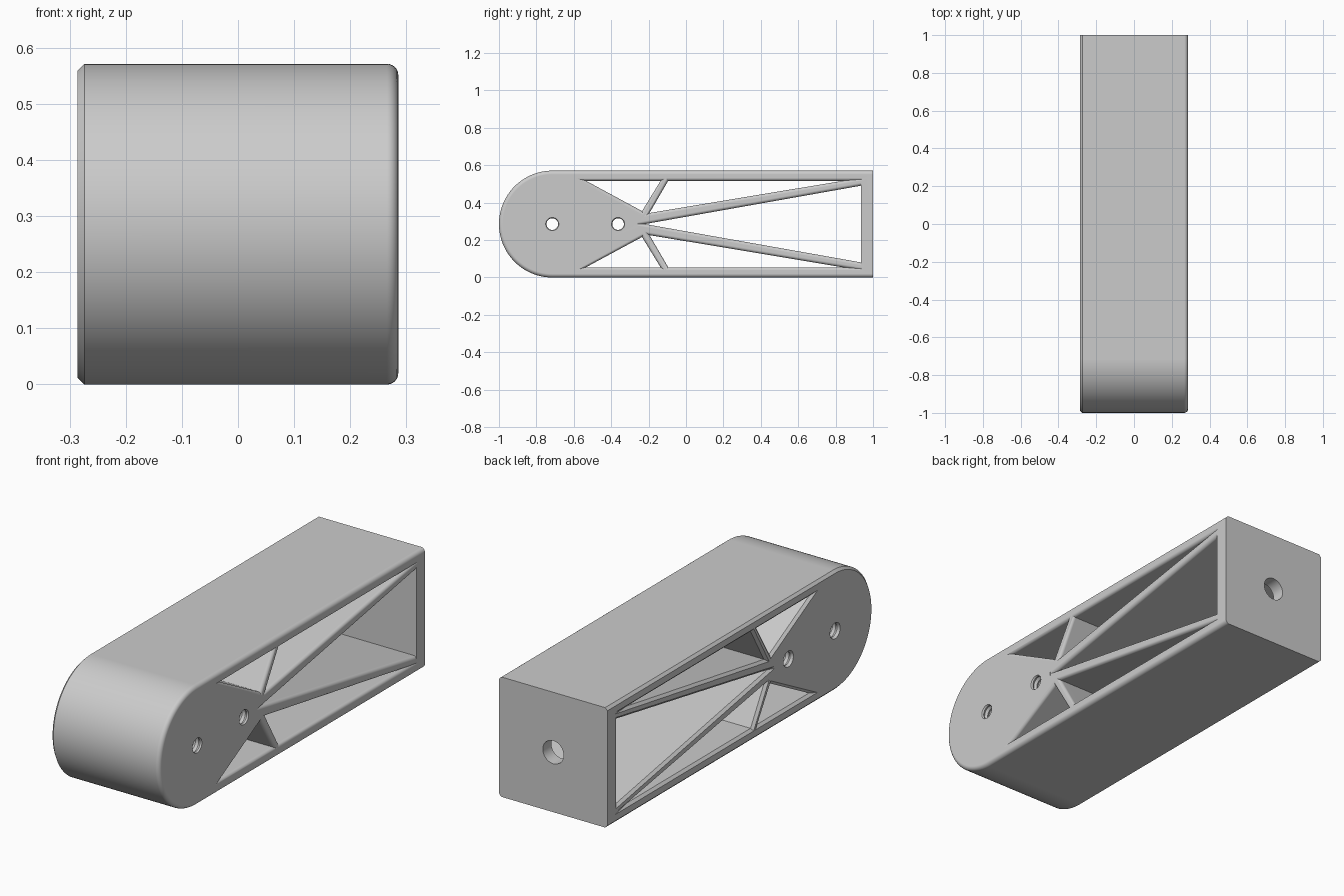
import bpy, bmesh, math
from mathutils import Matrix, Vector

cube = bpy.data.objects.get("Cube")
if cube:
    bpy.data.objects.remove(cube, do_unlink=True)

R = 0.2857          # half width and nose radius
NOSE = -1 + R       # centre of the rounded nose
CHAMFER = 0.012

grey = bpy.data.materials.new("plain_grey")
grey.use_nodes = True
grey.diffuse_color = (0.6, 0.6, 0.6, 1)
grey.node_tree.nodes["Principled BSDF"].inputs["Base Color"].default_value = (0.6, 0.6, 0.6, 1)


def levels(fillet, steps=6):
    """Pairs of x position and edge setback: chamfer on -x, fillet on +x."""
    out = [(-R, CHAMFER), (-R + CHAMFER, 0)]
    for i in range(steps + 1):
        a = math.pi / 2 * i / steps
        out.append((R - fillet + fillet * math.sin(a), fillet * (1 - math.cos(a))))
    return out


def loft(name, sections):
    """Skin a list of (x, [(y, z), ...]) sections and cap both ends."""
    bm = bmesh.new()
    rings = [[bm.verts.new((x, y, z)) for y, z in pts] for x, pts in sections]
    for a, b in zip(rings, rings[1:]):
        for i in range(len(a)):
            j = (i + 1) % len(a)
            bm.faces.new((a[i], a[j], b[j], b[i]))
    bm.faces.new(rings[0])
    bm.faces.new(rings[-1])
    bmesh.ops.remove_doubles(bm, verts=bm.verts, dist=1e-5)
    bmesh.ops.dissolve_degenerate(bm, edges=bm.edges, dist=1e-5)
    bmesh.ops.recalc_face_normals(bm, faces=bm.faces)
    mesh = bpy.data.meshes.new(name)
    bm.to_mesh(mesh)
    bm.free()
    mesh.materials.append(grey)
    obj = bpy.data.objects.new(name, mesh)
    bpy.context.collection.objects.link(obj)
    return obj


def outline(d):
    """Side profile of the arm, set back by d except at the rear end."""
    r, n = R - d, 64
    arc = [(NOSE - r * math.sin(math.pi * i / n), R + r * math.cos(math.pi * i / n))
           for i in range(n + 1)]
    return arc + [(1, R - r), (1, R + r)]


def grow(pts, d, lo, hi, flush):
    """Widen a counter-clockwise window by d, trimming long corners at lo and hi."""
    lines = []
    for i, p in enumerate(pts):
        p, q = Vector(p), Vector(pts[(i + 1) % len(pts)])
        t = (q - p).normalized()
        lines.append((p + Vector((t.y, -t.x)) * (0 if i == flush else d), t))
    out = []
    for i in range(len(pts)):
        (p, t), (q, u) = lines[i - 1], lines[i]
        hit = p + t * ((q - p).cross(u) / t.cross(u))
        limit = hi if hit.x > hi + 1e-6 else lo if hit.x < lo - 1e-6 else None
        for o, e in (lines[i - 1], lines[i]):
            out.append(tuple(hit) if limit is None
                       else (limit, o.y + e.y * (limit - o.x) / e.x))
    return out


def window(name, pts, lo, hi, flush=None):
    ls = levels(0.016)
    ls = [(-R - 0.05, CHAMFER)] + ls + [(R + 0.05, 0.016)]
    return loft(name, [(x, grow(pts, d, lo, hi, flush)) for x, d in ls])


def circle(y, r, n=32):
    return [(y + r * math.cos(2 * math.pi * i / n), R + r * math.sin(2 * math.pi * i / n))
            for i in range(n)]


def flip(pts):
    return [(y, 2 * R - z) for y, z in reversed(pts)]


# Solid arm with rounded nose
arm = loft("arm_frame", [(x, outline(d)) for x, d in levels(0.02)])

# Openings between the struts, mirrored top to bottom
nose_gap = [(-0.535, 0.517), (-0.235, 0.355), (-0.136, 0.517)]
long_gap = [(-0.095, 0.517), (-0.195, 0.345), (0.84, 0.517)]
half = 0.205
cutters = [window("centre_cutter", [(-0.22, R), (0.935, R - half), (0.935, R + half)],
                  -0.26, 0.935, flush=1)]
for side, change in (("upper", list), ("lower", flip)):
    cutters.append(window(side + "_nose_cutter", change(nose_gap), -0.62, 0.9))
    cutters.append(window(side + "_long_cutter", change(long_gap), -0.3, 0.94))

# Ridged cross holes through the nose
pitch = 0.024
for name, y in (("front", -0.715), ("rear", -0.363)):
    rings, x, wide = [(-R - pitch, circle(y, 0.038))], -R, True
    while x < R + pitch:
        rings.append((x, circle(y, 0.038 if wide else 0.031)))
        x, wide = x + pitch / 2, not wide
    cutters.append(loft(name + "_hole_cutter", rings))

# Plain hole in the rear wall
bore = loft("rear_wall_cutter", [(-0.1, circle(0, 0.055)), (0.1, circle(0, 0.055))])
bore.data.transform(Matrix.Translation((0, 0.97, R)) @ Matrix.Rotation(math.pi / 2, 4, "Z")
                    @ Matrix.Translation((0, 0, -R)))
cutters.append(bore)

bpy.context.view_layer.objects.active = arm
for c in cutters:
    mod = arm.modifiers.new(c.name, "BOOLEAN")
    mod.operation = "DIFFERENCE"
    mod.solver = "EXACT"
    mod.object = c
    bpy.ops.object.modifier_apply(modifier=mod.name)
    bpy.data.objects.remove(c, do_unlink=True)

# Smooth rounds, crisp edges, flat large faces
for o in bpy.context.selected_objects:
    o.select_set(False)
arm.select_set(True)
bpy.ops.object.shade_smooth_by_angle(angle=math.radians(28))
weighted = arm.modifiers.new("flat_faces", "WEIGHTED_NORMAL")
weighted.keep_sharp = True
